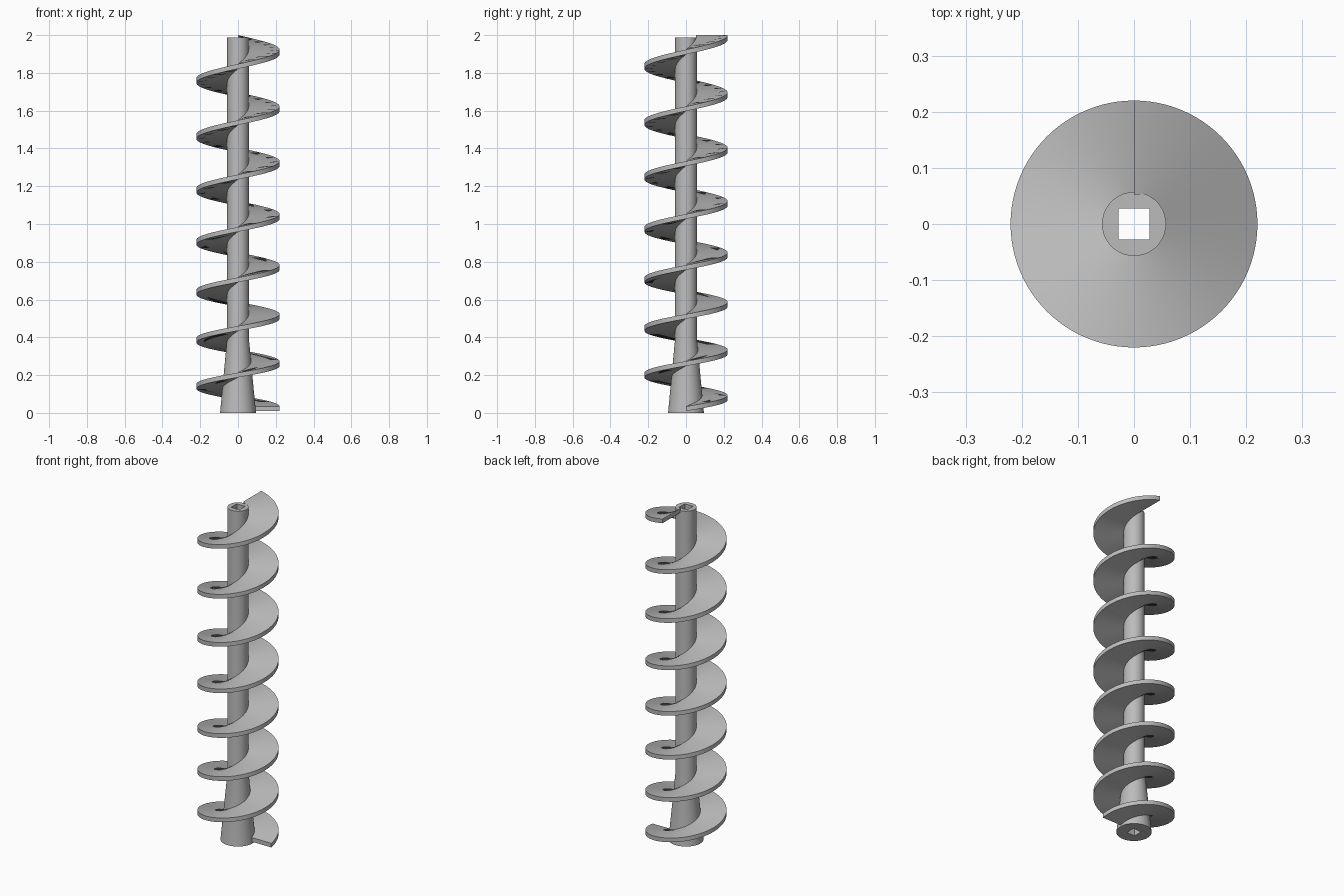
import bpy, bmesh
from math import pi, cos, sin, radians

cube = bpy.data.objects.get("Cube")
if cube:
    bpy.data.objects.remove(cube, do_unlink=True)

steel = bpy.data.materials.new("grey steel")
steel.use_nodes = True
GREY = (0.5, 0.5, 0.5, 1)
steel.diffuse_color = GREY
steel.node_tree.nodes["Principled BSDF"].inputs["Base Color"].default_value = GREY


def finish(bm, name):
    bmesh.ops.recalc_face_normals(bm, faces=bm.faces)
    mesh = bpy.data.meshes.new(name)
    bm.to_mesh(mesh)
    bm.free()
    mesh.materials.append(steel)
    ob = bpy.data.objects.new(name, mesh)
    bpy.context.collection.objects.link(ob)
    bpy.ops.object.select_all(action='DESELECT')
    ob.select_set(True)
    bpy.context.view_layer.objects.active = ob
    bpy.ops.object.shade_smooth_by_angle(angle=radians(30))


def ring(bm, count, radius, z):
    # Starts on the diagonal so the square bore lines up with the axes
    angles = [pi / 4 + 2 * pi * i / count for i in range(count)]
    return [bm.verts.new((radius * cos(a), radius * sin(a), z)) for a in angles]


def skin(bm, a, b):
    n = len(a)
    for i in range(n):
        j = (i + 1) % n
        bm.faces.new((a[i], a[j], b[j], b[i]))


# Shaft: flared foot, straight tube, square bore right through
SIDES, HEIGHT, BORE = 96, 1.988, 0.0275
bm = bmesh.new()
outer = [ring(bm, SIDES, r, z) for r, z in ((0.095, 0), (0.057, 0.4), (0.057, HEIGHT))]
bore = [ring(bm, 4, BORE * 2 ** 0.5, z) for z in (0, HEIGHT)]
for low, high in zip(outer, outer[1:]):
    skin(bm, low, high)
skin(bm, *bore)
for rim, square in ((outer[0], bore[0]), (outer[-1], bore[1])):
    step = SIDES // 4
    for q in range(4):
        arc = [rim[(q * step + k) % SIDES] for k in range(step + 1)]
        bm.faces.new(arc + [square[(q + 1) % 4], square[q]])
finish(bm, "shaft")

# Spiral flight: the pitch widens steadily towards the top
TURNS, PER_TURN, THICK = 7.25, 96, 0.025
INNER, OUTER = 0.053, 0.22
bm = bmesh.new()
sections = []
for i in range(int(TURNS * PER_TURN) + 1):
    t = i / PER_TURN
    z = 0.0219 + 0.2341 * t + 0.0051 * t * t
    a = 2 * pi * t
    corners = ((INNER, -1), (OUTER, -1), (OUTER, 1), (INNER, 1))
    sections.append([bm.verts.new((r * cos(a), r * sin(a), z + s * THICK / 2))
                     for r, s in corners])
for low, high in zip(sections, sections[1:]):
    skin(bm, low, high)
bm.faces.new(sections[0])
bm.faces.new(sections[-1])
finish(bm, "spiral_flight")
